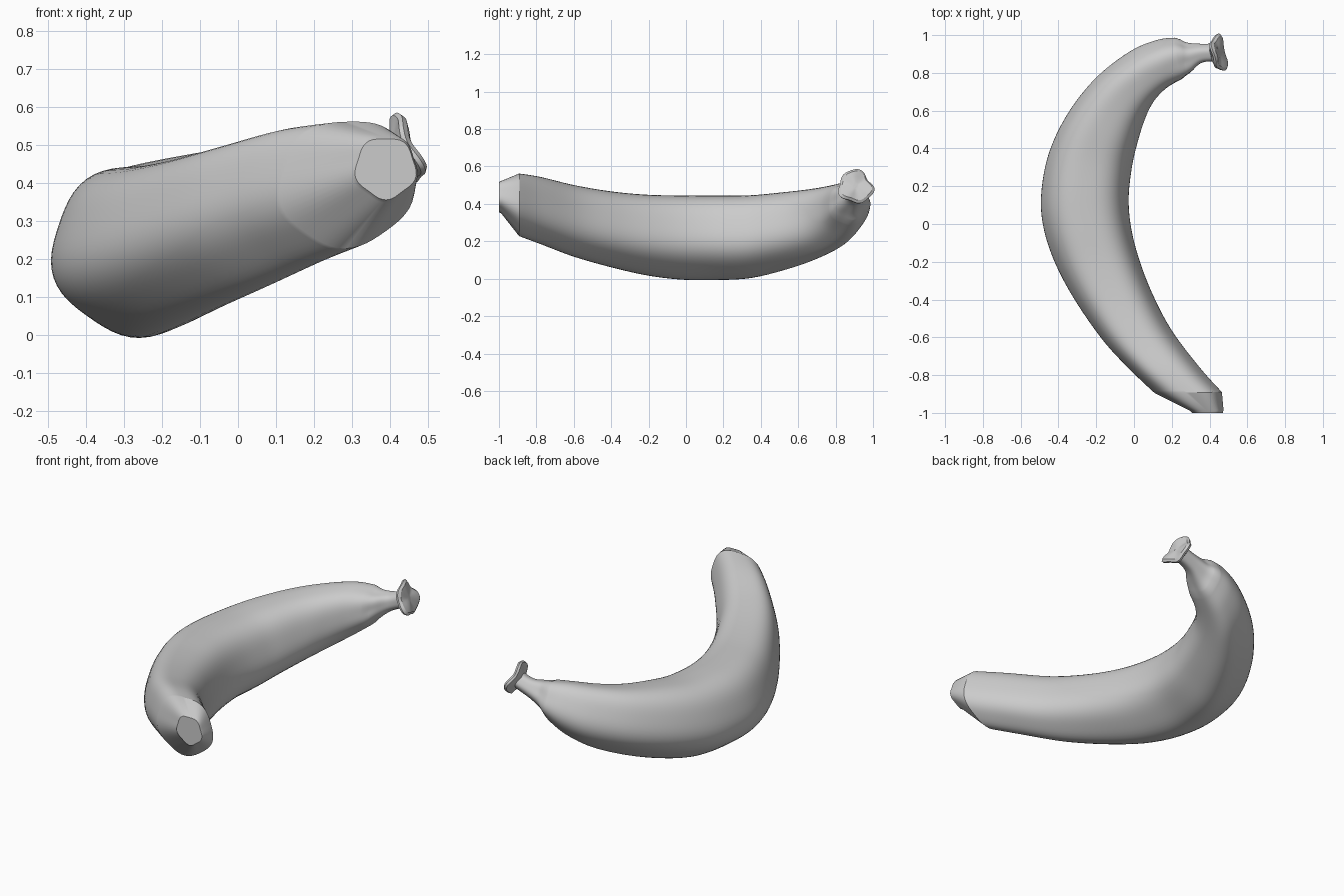
import bpy, bmesh, math
from mathutils import Vector

if "Cube" in bpy.data.objects:
    bpy.data.objects.remove(bpy.data.objects["Cube"])

SIDES = 60


def loft(name, rings):
    """Skin a list of equal-length rings and close both ends."""
    bm = bmesh.new()
    loops = [[bm.verts.new(p) for p in ring] for ring in rings]
    for a, b in zip(loops, loops[1:]):
        for i in range(len(a)):
            j = (i + 1) % len(a)
            bm.faces.new((a[i], a[j], b[j], b[i]))
    bm.faces.new(loops[0])
    bm.faces.new(loops[-1])
    bmesh.ops.recalc_face_normals(bm, faces=bm.faces)
    mesh = bpy.data.meshes.new(name)
    bm.to_mesh(mesh)
    bm.free()
    obj = bpy.data.objects.new(name, mesh)
    bpy.context.collection.objects.link(obj)
    bpy.ops.object.select_all(action='DESELECT')
    obj.select_set(True)
    bpy.context.view_layer.objects.active = obj
    bpy.ops.object.shade_smooth_by_angle(angle=math.radians(28))
    return obj


def section(st):
    """Softly five-sided ring from (outer x, y, inner x, y, centre z, half height, ridge)."""
    ox, oy, ix, iy, zc, h, ridge = st
    c = Vector(((ox + ix) / 2, (oy + iy) / 2, zc))
    d = Vector((ix - ox, iy - oy, 0))
    w = d.length / 2
    d.normalize()
    tilt = math.atan(0.33 * d.x)
    up = Vector((0, 0, 1))
    s = d * math.cos(tilt) + up * math.sin(tilt)
    u = up * math.cos(tilt) - d * math.sin(tilt)
    ring = []
    for i in range(SIDES):
        t = math.tau * i / SIDES
        r = 1 - ridge * math.cos(5 * t)
        ring.append(c + s * (w * r * math.cos(t)) + u * (h * r * math.sin(t)))
    return ring


def spline(pts, steps):
    """Catmull-Rom through stations."""
    out = []
    for k in range(len(pts) - 1):
        quad = (pts[max(k - 1, 0)], pts[k], pts[k + 1], pts[min(k + 2, len(pts) - 1)])
        for n in range(steps):
            t = n / steps
            out.append([0.5 * (2 * b + (c - a) * t + (2 * a - 5 * b + 4 * c - d) * t * t
                               + (3 * b - a - 3 * c + d) * t ** 3) for a, b, c, d in zip(*quad)])
    return out + [list(pts[-1])]


# Blunt blossom tip, main body and stem stations
tip = [(0.31, -1.0, 0.468, -1.0, 0.44, 0.08, 0.05),
       (0.30, -0.99, 0.472, -0.985, 0.44, 0.087, 0.05)]
body = [(0.11, -0.895, 0.465, -0.89, 0.40, 0.166, 0.03),
        (0.00, -0.79, 0.35, -0.765, 0.37, 0.18, 0.03),
        (-0.15, -0.63, 0.20, -0.57, 0.315, 0.193, 0.03),
        (-0.30, -0.42, 0.10, -0.38, 0.27, 0.203, 0.03),
        (-0.41, -0.22, 0.03, -0.20, 0.24, 0.215, 0.03),
        (-0.475, -0.03, -0.015, -0.03, 0.227, 0.224, 0.03),
        (-0.49, 0.15, -0.03, 0.13, 0.225, 0.225, 0.03),
        (-0.45, 0.37, -0.015, 0.29, 0.23, 0.222, 0.03),
        (-0.35, 0.58, 0.01, 0.41, 0.255, 0.212, 0.03),
        (-0.20, 0.77, 0.05, 0.54, 0.29, 0.195, 0.03),
        (-0.02, 0.91, 0.10, 0.64, 0.33, 0.173, 0.03),
        (0.12, 0.97, 0.17, 0.715, 0.37, 0.145, 0.03),
        (0.215, 0.982, 0.255, 0.765, 0.402, 0.11, 0.04)]
stem = [(0.245, 0.972, 0.275, 0.782, 0.41, 0.095, 0.06),
        (0.28, 0.957, 0.305, 0.805, 0.425, 0.075, 0.05),
        (0.34, 0.953, 0.35, 0.848, 0.447, 0.054, 0.03),
        (0.40, 0.953, 0.40, 0.86, 0.468, 0.048, 0.03),
        (0.44, 0.955, 0.445, 0.855, 0.485, 0.05, 0.03)]
loft("banana_body", [section(s) for s in tip + spline(body, 6) + spline(stem, 4)])

# Ragged cut cap at the end of the stem
axis = Vector((0.92, 0.14, 0.36)).normalized()
side = Vector((0, 0, 1)).cross(axis).normalized()
rise = axis.cross(side)
centre = Vector((0.447, 0.906, 0.49))
profile = [(0.045, -0.03), (0.07, -0.017), (0.09, -0.008), (0.093, 0.004),
           (0.08, 0.014), (0.05, 0.015), (0.02, 0.013)]
rings = []
for rad, off in profile:
    ring = []
    for i in range(SIDES):
        t = math.tau * i / SIDES
        r = rad * (1 + 0.08 * math.cos(3 * t - math.pi / 2 + math.pi)
                   + 0.06 * math.cos(5 * t + 0.6))
        wave = 0.1 * rad * math.cos(3 * t + 1)
        ring.append(centre + axis * (off + wave) + side * (r * math.cos(t)) + rise * (r * math.sin(t)))
    rings.append(ring)
loft("stem_cap", rings)
